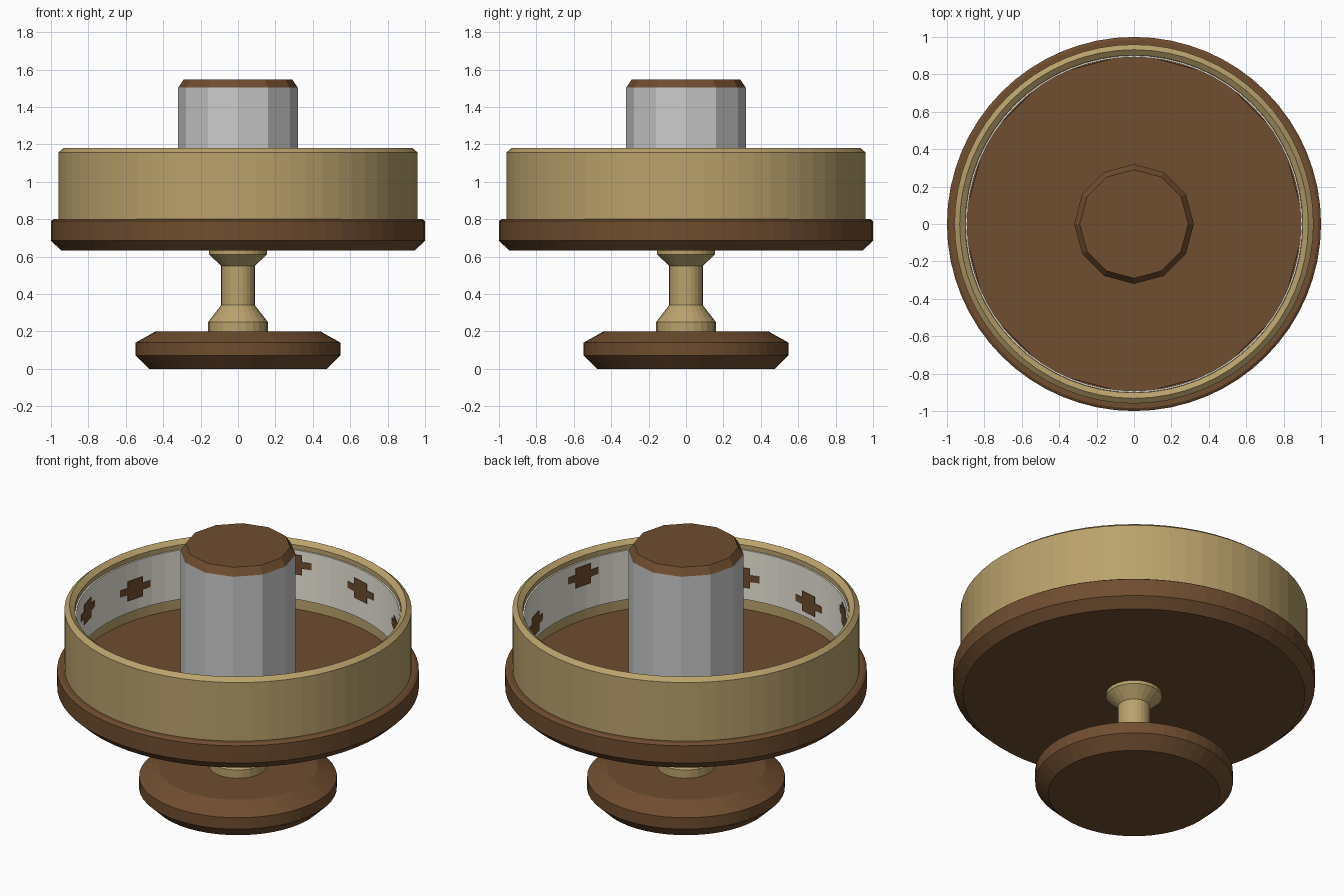
import bpy, bmesh
from math import sin, cos, pi, radians

if "Cube" in bpy.data.objects:
    bpy.data.objects.remove(bpy.data.objects["Cube"])


def material(name, rgb):
    m = bpy.data.materials.new(name)
    m.diffuse_color = (*rgb, 1)
    m.use_nodes = True
    m.node_tree.nodes["Principled BSDF"].inputs["Base Color"].default_value = m.diffuse_color
    return m


WOOD = material("dark_wood", (0.16, 0.074, 0.029))
BRASS = material("tan_brass", (0.49, 0.36, 0.15))
PAPER = material("paper", (0.85, 0.82, 0.72))
MIRROR = material("mirror", (0.97, 0.98, 1.0))


def finish(bm, name, mat):
    bmesh.ops.recalc_face_normals(bm, faces=bm.faces)
    me = bpy.data.meshes.new(name)
    bm.to_mesh(me)
    bm.free()
    me.materials.append(mat)
    ob = bpy.data.objects.new(name, me)
    bpy.context.collection.objects.link(ob)
    return ob


def lathe(name, profile, sides, mat, ring=False):
    """Revolve (radius, z) points; capped solid, or a closed ring."""
    bm = bmesh.new()
    rows = [[bm.verts.new((r * cos(2 * pi * i / sides), r * sin(2 * pi * i / sides), z))
             for i in range(sides)] for r, z in profile]
    pairs = list(zip(rows, rows[1:]))
    if ring:
        pairs.append((rows[-1], rows[0]))
    else:
        bm.faces.new(rows[0][::-1])
        bm.faces.new(rows[-1])
    for a, b in pairs:
        for i in range(sides):
            j = (i + 1) % sides
            bm.faces.new((a[i], a[j], b[j], b[i]))
    return finish(bm, name, mat)


# Foot, stem and turntable with a slightly sunken floor
lathe("base", [(0.475, 0), (0.547, 0.07), (0.547, 0.14), (0.44, 0.20)], 48, WOOD)
lathe("stem", [(0.16, 0.19), (0.16, 0.25), (0.09, 0.34), (0.09, 0.55),
               (0.155, 0.612), (0.155, 0.65)], 24, BRASS)
lathe("turntable", [(0.945, 0.632), (1.0, 0.685), (1.0, 0.79), (0.985, 0.80),
                    (0.92, 0.80), (0.92, 0.765)], 64, WOOD)

# Drum wall with a peaked rim, and the picture strip lining it
lathe("drum_wall", [(0.96, 0.795), (0.96, 1.157), (0.932, 1.18),
                    (0.902, 1.157), (0.902, 0.76), (0.925, 0.76)], 64, BRASS, ring=True)
lathe("picture_strip", [(0.901, 0.83), (0.901, 1.13), (0.892, 1.13), (0.892, 0.83)],
      64, PAPER, ring=True)

# Twelve-sided mirror column and its cap
lathe("mirror_column", [(0.32, 0.76), (0.32, 1.503)], 12, MIRROR)
lathe("column_cap", [(0.32, 1.503), (0.29, 1.547)], 12, WOOD)

# Picture figures: a body with side arms, rising in repeating steps of four
for k in range(12):
    bm = bmesh.new()
    for width, height in ((0.11, 0.12), (0.22, 0.04)):
        made = bmesh.ops.create_cube(bm, size=1)["verts"]
        bmesh.ops.scale(bm, vec=(0.004, width, height), verts=made)
    fig = finish(bm, f"picture_figure_{k + 1}", WOOD)
    a = radians(15 + 30 * k)
    fig.location = (0.884 * cos(a), 0.884 * sin(a), 0.925 + 0.04 * (k % 4))
    fig.rotation_euler.z = a
